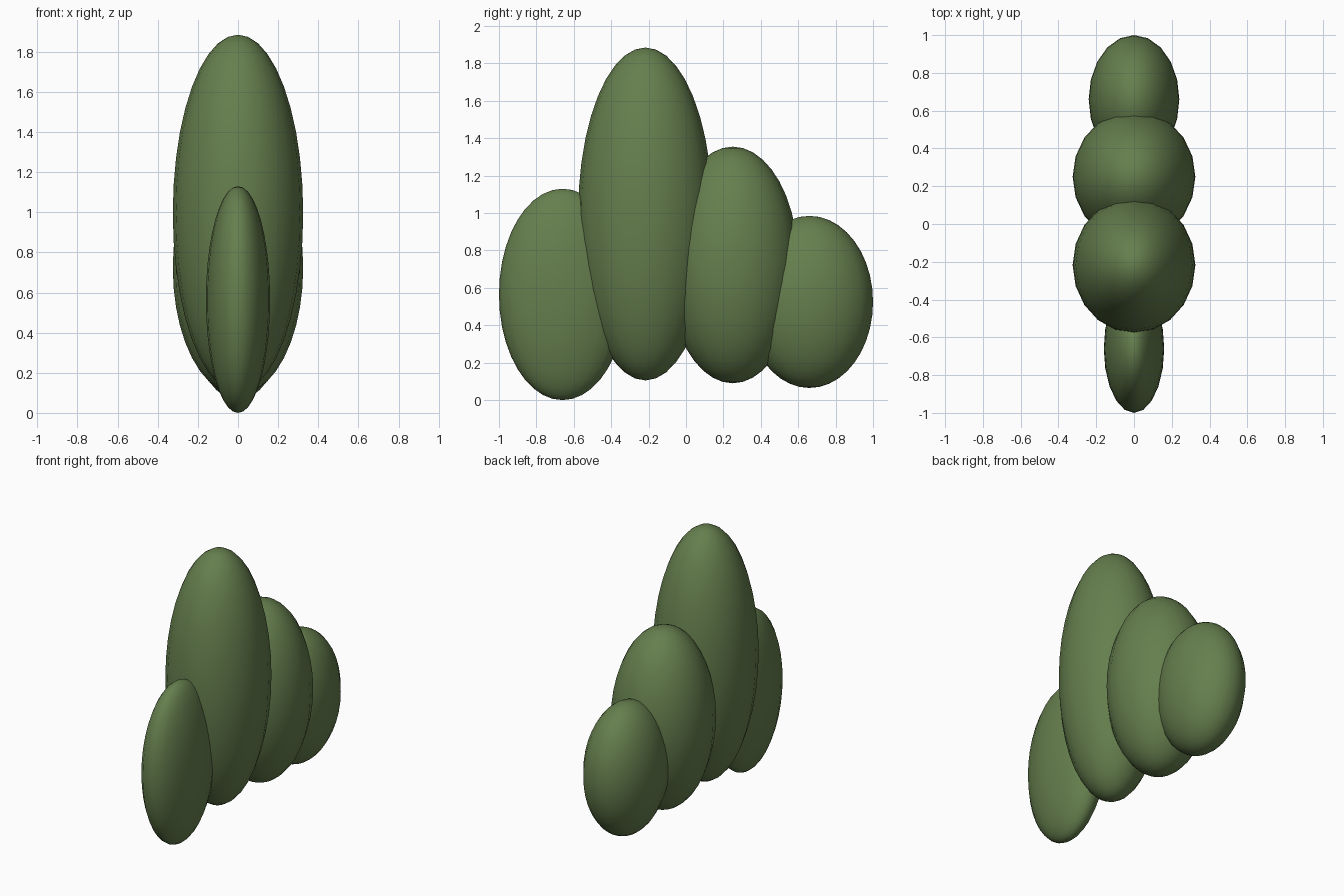
import bpy

if "Cube" in bpy.data.objects:
    bpy.data.objects.remove(bpy.data.objects["Cube"])

# Foliage colour
green = bpy.data.materials.new("foliage_green")
green.diffuse_color = (0.13, 0.21, 0.075, 1)
green.use_nodes = True
green.node_tree.nodes["Principled BSDF"].inputs["Base Color"].default_value = green.diffuse_color


def bush(name, y, bottom, top, rx, ry):
    """One smooth ellipsoid shrub standing in the row."""
    bpy.ops.mesh.primitive_uv_sphere_add(segments=20, ring_count=20, radius=1)
    ob = bpy.context.object
    ob.name = name
    ob.scale = (rx, ry, (top - bottom) / 2)
    ob.location = (0, y, (top + bottom) / 2)
    bpy.ops.object.transform_apply(location=False, rotation=False, scale=True)
    bpy.ops.object.shade_smooth()
    ob.data.materials.append(green)


# Row of overlapping bushes, front to back
bush("front_bush", -0.66, 0.0, 1.13, 0.16, 0.34)
bush("tall_bush", -0.217, 0.105, 1.885, 0.325, 0.36)
bush("middle_bush", 0.25, 0.09, 1.355, 0.325, 0.352)
bush("back_bush", 0.66, 0.065, 0.985, 0.24, 0.34)
